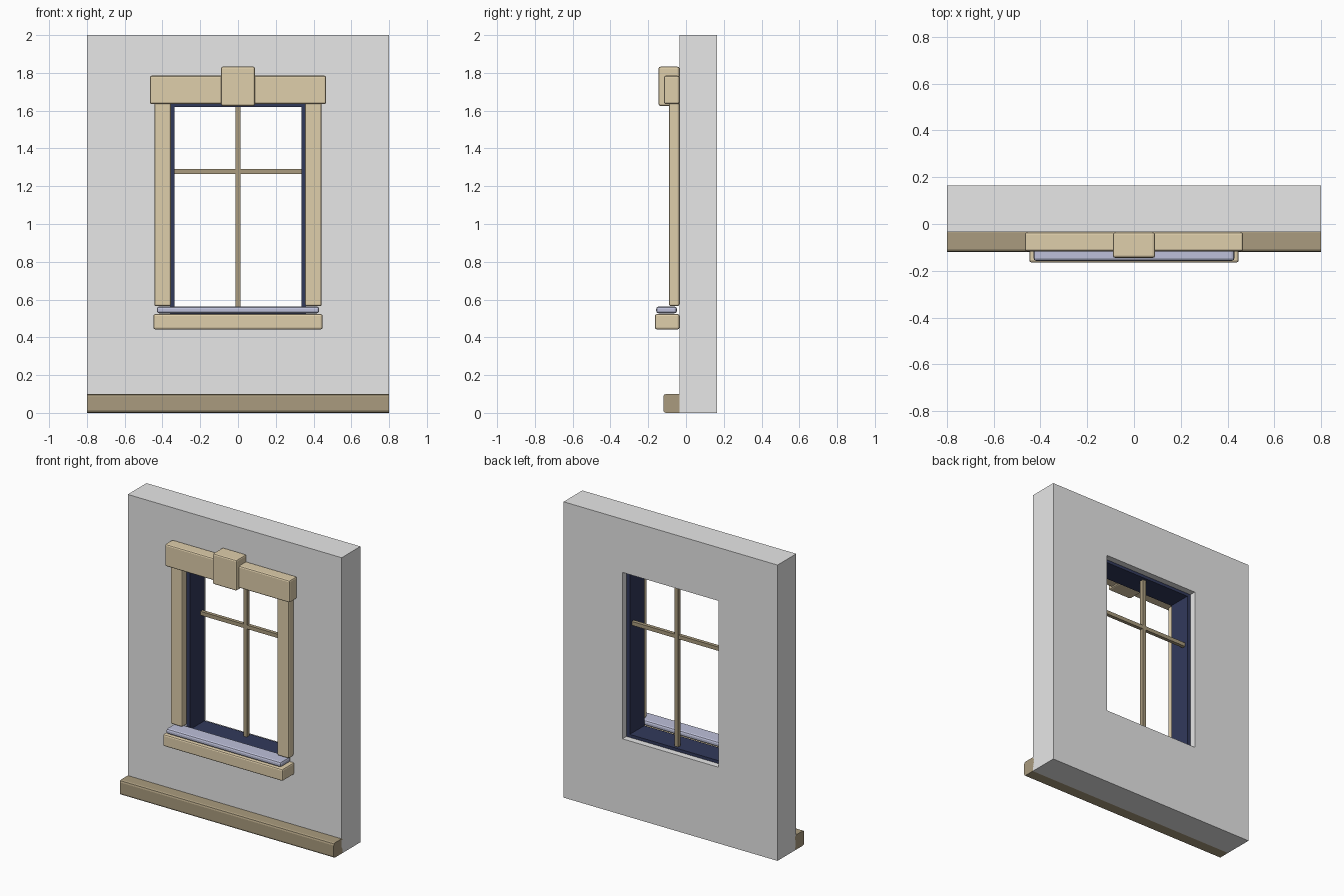
import bpy, bmesh

if "Cube" in bpy.data.objects:
    bpy.data.objects.remove(bpy.data.objects["Cube"])


def material(name, rgb):
    m = bpy.data.materials.new(name)
    m.diffuse_color = (*rgb, 1)
    m.use_nodes = True
    m.node_tree.nodes["Principled BSDF"].inputs["Base Color"].default_value = m.diffuse_color
    return m


PLASTER = material("wall_grey", (0.8, 0.8, 0.8))
STONE = material("pale_stone", (0.74, 0.62, 0.41))
BROWN = material("brown_stone", (0.40, 0.33, 0.21))
NAVY = material("navy_paint", (0.031, 0.041, 0.105))
LEDGE = material("blue_grey", (0.51, 0.53, 0.70))


def add_object(name, bm, mat):
    bmesh.ops.recalc_face_normals(bm, faces=bm.faces)
    mesh = bpy.data.meshes.new(name)
    bm.to_mesh(mesh)
    bm.free()
    mesh.materials.append(mat)
    ob = bpy.data.objects.new(name, mesh)
    bpy.context.collection.objects.link(ob)
    return ob


def box(name, mat, x, y, z, bevel=0.0, long_edges_only=False):
    """Box from (min, max) ranges with softened edges."""
    bm = bmesh.new()
    bmesh.ops.create_cube(bm, size=1)
    for v in bm.verts:
        v.co = [r[0] if c < 0 else r[1] for c, r in zip(v.co, (x, y, z))]
    if bevel:
        edges = [e for e in bm.edges if not long_edges_only
                 or abs(e.verts[0].co.x - e.verts[1].co.x) > 0.01]
        bmesh.ops.bevel(bm, geom=edges, offset=bevel, segments=2,
                        profile=0.5, affect='EDGES')
    return add_object(name, bm, mat)


def ring(name, mat, outer, inner, y):
    """Rectangular frame; outer and inner are (half width, bottom, top)."""
    bm = bmesh.new()

    def loop(rect, depth):
        w, lo, hi = rect
        return [bm.verts.new((px, depth, pz))
                for px, pz in ((-w, lo), (w, lo), (w, hi), (-w, hi))]

    loops = [loop(outer, y[0]), loop(inner, y[0]),
             loop(inner, y[1]), loop(outer, y[1])]
    for a, b in zip(loops, loops[1:] + loops[:1]):
        for i in range(4):
            j = (i + 1) % 4
            bm.faces.new((a[i], a[j], b[j], b[i]))
    return add_object(name, bm, mat)


FRONT = -0.035

# Wall with window opening, and the painted lining set inside it
ring("wall", PLASTER, (0.8, 0, 2), (0.36, 0.515, 1.64), (FRONT, 0.165))
ring("window_lining", NAVY, (0.36, 0.515, 1.64), (0.335, 0.535, 1.62), (FRONT, 0.122))

# Glazing bars
box("vertical_bar", BROWN, (-0.013, 0.013), (0.075, 0.103), (0.535, 1.62))
box("horizontal_bar", BROWN, (-0.335, 0.335), (0.077, 0.101), (1.265, 1.291))

# Stone surround
for side, name in ((-1, "left_jamb"), (1, "right_jamb")):
    box(name, STONE, sorted((side * 0.355, side * 0.443)), (-0.09, FRONT),
        (0.565, 1.64), 0.01)
box("lintel", STONE, (-0.467, 0.467), (-0.117, FRONT), (1.635, 1.785), 0.01)
box("keystone", STONE, (-0.09, 0.09), (-0.145, FRONT), (1.625, 1.833), 0.01)
box("lower_trim", STONE, (-0.448, 0.448), (-0.165, FRONT), (0.442, 0.523), 0.01)
box("sill", LEDGE, (-0.43, 0.43), (-0.158, -0.048), (0.527, 0.563), 0.013)

# Plinth along the foot of the wall
box("plinth", BROWN, (-0.8, 0.8), (-0.12, -0.022), (0.0, 0.1), 0.014, True)
